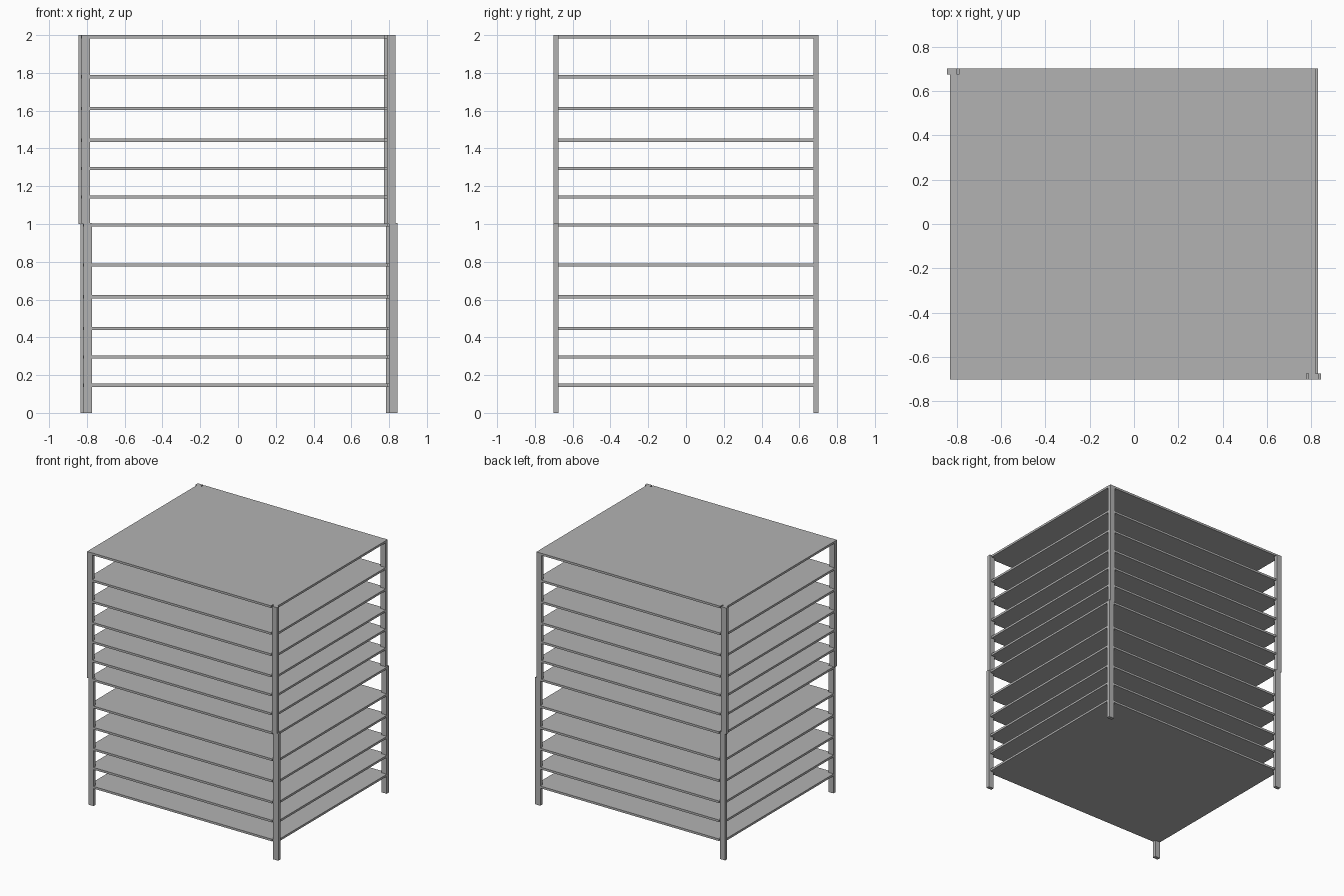
import bpy
import bmesh

cube = bpy.data.objects.get("Cube")
if cube:
    bpy.data.objects.remove(cube, do_unlink=True)

grey = bpy.data.materials.new("grey_metal")
grey.use_nodes = True
COLOUR = (0.45, 0.45, 0.45, 1)
grey.diffuse_color = COLOUR
grey.node_tree.nodes["Principled BSDF"].inputs["Base Color"].default_value = COLOUR


def prism(name, outline, z0, z1):
    """Extrude a flat outline from z0 up to z1."""
    bm = bmesh.new()
    face = bm.faces.new([bm.verts.new((x, y, z0)) for x, y in outline])
    top = bmesh.ops.extrude_face_region(bm, geom=[face])["geom"]
    for v in top:
        if isinstance(v, bmesh.types.BMVert):
            v.co.z = z1
    bmesh.ops.recalc_face_normals(bm, faces=bm.faces)
    mesh = bpy.data.meshes.new(name)
    bm.to_mesh(mesh)
    bm.free()
    mesh.materials.append(grey)
    obj = bpy.data.objects.new(name, mesh)
    bpy.context.collection.objects.link(obj)


POST_W, POST_D, HALF_Y = 0.045, 0.027, 0.702
SHELF_X, SHELF_T = 0.825, 0.017
NOTCH_X, NOTCH_Y = 0.785, HALF_Y - POST_D
SHELF_TOPS = (0.152, 0.302, 0.452, 0.62, 0.788, 1.0)


def shelf_outline(cx):
    """Rectangle with its corners notched around the posts."""
    quarter = [(SHELF_X, NOTCH_Y), (NOTCH_X, NOTCH_Y), (NOTCH_X, HALF_Y - 0.001)]
    points = []
    for sx, sy in ((1, 1), (-1, 1), (-1, -1), (1, -1)):
        part = quarter if sx * sy > 0 else quarter[::-1]
        points += [(cx + sx * x, sy * y) for x, y in part]
    return points


# Two identical racks, the upper one stacked slightly to one side
for unit, cx, base, foot, rise in (("lower", 0.0055, 0.003, 0.0, 1.005),
                                   ("upper", -0.0055, 0.0, 1.0, 2.0)):
    # Shelves
    for i, top in enumerate(SHELF_TOPS):
        z = (1.0 if unit == "upper" else base) + top
        prism(f"{unit}_shelf_{i + 1}", shelf_outline(cx), z - SHELF_T, z)
    # Corner posts; one diagonal pair stands further out
    for sx, side in ((1, "left"), (-1, "right")):
        for sy, end in ((-1, "front"), (1, "back")):
            outer = 0.839 if sx != sy else 0.824
            xs = [cx + sx * outer, cx + sx * (outer - POST_W)]
            ys = [sy * HALF_Y, sy * NOTCH_Y]
            prism(f"{unit}_{end}_{side}_post",
                  [(xs[0], ys[0]), (xs[1], ys[0]), (xs[1], ys[1]), (xs[0], ys[1])],
                  foot, rise)
